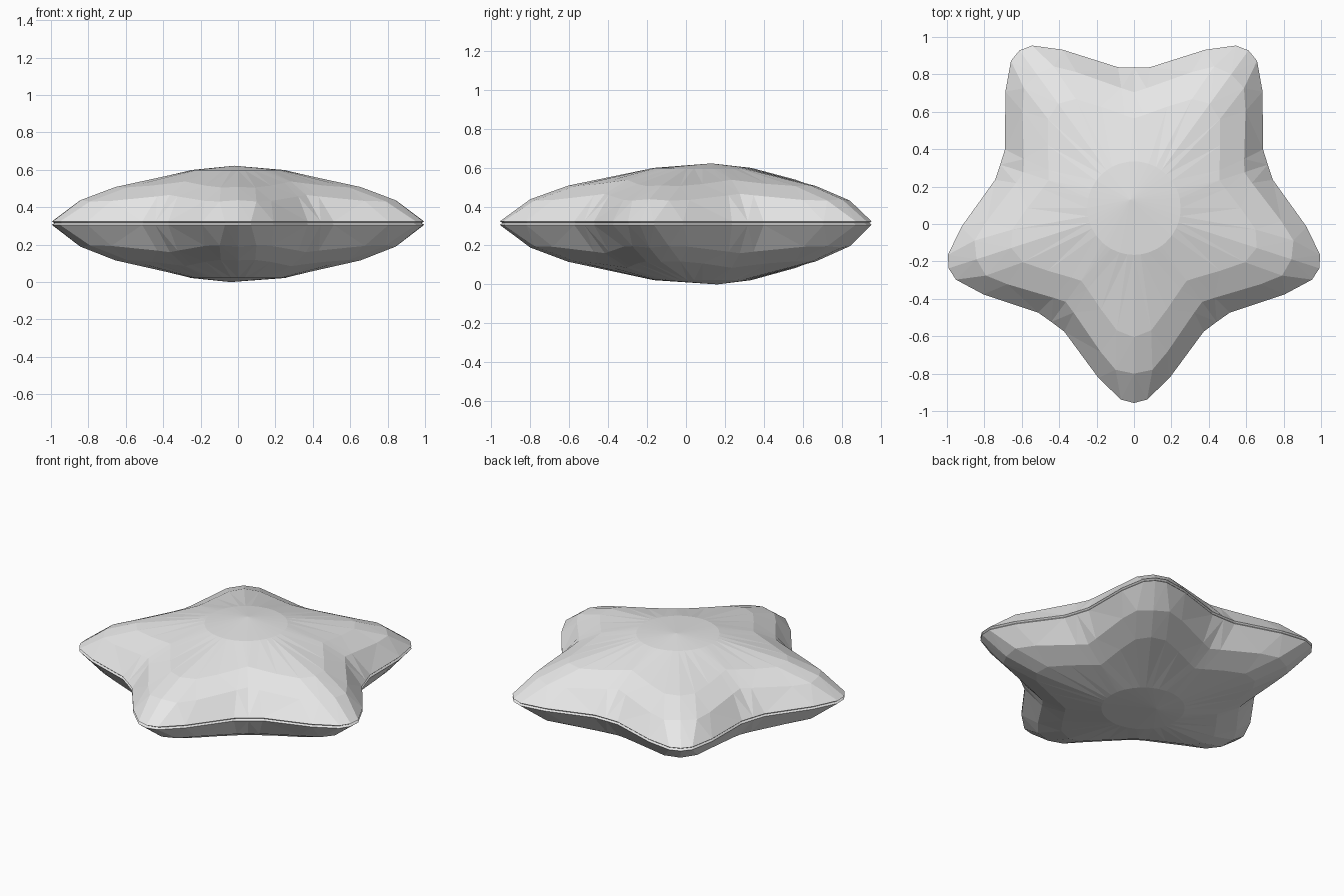
import bpy
import bmesh
from math import radians, sin, cos

cube = bpy.data.objects.get("Cube")
if cube:
    bpy.data.objects.remove(cube, do_unlink=True)

# Single fabric colour
fabric = bpy.data.materials.new("light_grey_fabric")
fabric.use_nodes = True
grey = (0.8, 0.8, 0.8, 1)
fabric.diffuse_color = grey
fabric.node_tree.nodes["Principled BSDF"].inputs["Base Color"].default_value = grey

CENTRE_Y = 0.085
SEAM_Z = 0.316

# Half an arm from tip to valley: (angle from tip, radius, height above seam)
OUTLINE = [(0, 1.042, 0), (3.9, 1.026, 0), (11.8, 0.928, 0), (29.5, 0.758, 0), (36, 0.752, 0)]
SHOULDER = [(0, 0.885, 0.122), (6.5, 0.87, 0.115), (13, 0.79, 0.118), (30, 0.645, 0.142), (36, 0.62, 0.15)]
CROWN = [(0, 0.69, 0.192), (8, 0.66, 0.19), (18, 0.57, 0.2), (30, 0.5, 0.215), (36, 0.48, 0.222)]
SUMMIT = [(a, 0.25, 0.283) for a in (0, 8, 18, 30, 36)]


def star_ring(bm, half, scale=1, lift=0, z_factor=1):
    """Repeat a mirrored half arm five times around the centre."""
    arm = [(-a, r, h) for a, r, h in half[3:0:-1]] + half
    ring = []
    for k in range(5):
        for a, r, h in arm:
            t = radians(-90 + 72 * k + a)
            ring.append(bm.verts.new((r * scale * cos(t), CENTRE_Y + r * scale * sin(t),
                                      SEAM_Z + lift + h * z_factor)))
    return ring


def bridge(bm, lower, upper):
    n = len(lower)
    for i in range(n):
        j = (i + 1) % n
        bm.faces.new((lower[i], lower[j], upper[j], upper[i]))


def cap(bm, ring, point):
    tip = bm.verts.new(point)
    for i, v in enumerate(ring):
        bm.faces.new((v, ring[(i + 1) % len(ring)], tip))


# Padded star: bottom half, pinched seam, top half
bm = bmesh.new()
rings = [star_ring(bm, half, z_factor=-1.04) for half in (SUMMIT, CROWN, SHOULDER)]
rings.append(star_ring(bm, OUTLINE, lift=-0.01))
rings.append(star_ring(bm, OUTLINE, scale=0.987))
rings.append(star_ring(bm, OUTLINE, lift=0.008))
rings += [star_ring(bm, half) for half in (SHOULDER, CROWN, SUMMIT)]
for lower, upper in zip(rings, rings[1:]):
    bridge(bm, lower, upper)
cap(bm, rings[0], (-0.04, 0.16, 0))
cap(bm, rings[-1], (-0.02, 0.13, 0.622))

bmesh.ops.triangulate(bm, faces=bm.faces[:])
bmesh.ops.recalc_face_normals(bm, faces=bm.faces[:])
mesh = bpy.data.meshes.new("star_cushion")
bm.to_mesh(mesh)
bm.free()
mesh.materials.append(fabric)
star = bpy.data.objects.new("star_cushion", mesh)
bpy.context.collection.objects.link(star)
